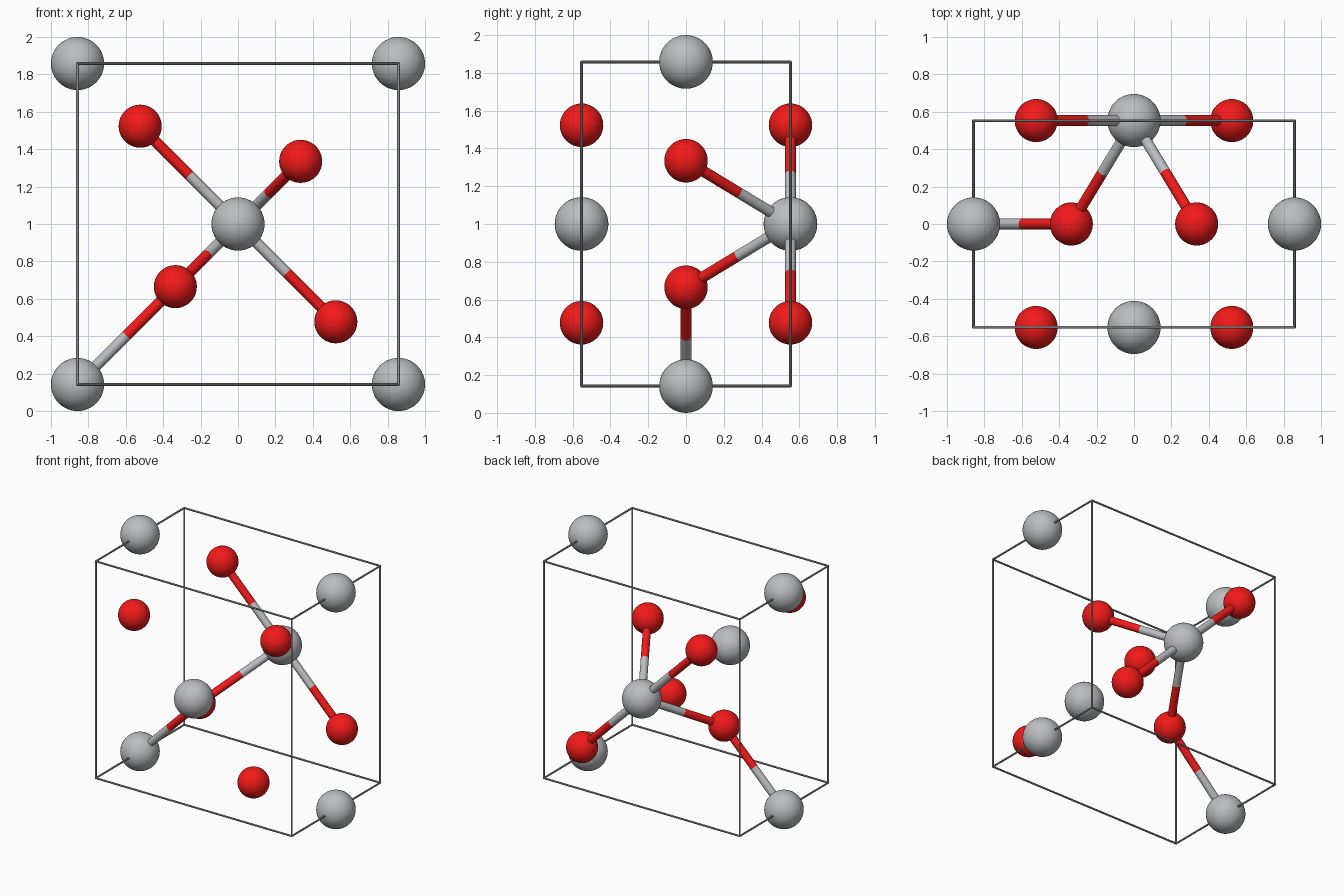
import bpy
from mathutils import Vector

if "Cube" in bpy.data.objects:
    bpy.data.objects.remove(bpy.data.objects["Cube"])

A, C, Z0 = 0.858, 0.553, 1.0      # half cell width/height, half depth, centre height
U, V = 0.523, 0.335               # oxygen offsets from the cell centre
R_METAL, R_OXYGEN, R_BOND, R_EDGE = 0.142, 0.115, 0.029, 0.007

red = bpy.data.materials.new("red")
red.diffuse_color = (0.9, 0.01, 0.01, 1)
red.use_nodes = True
red.node_tree.nodes["Principled BSDF"].inputs["Base Color"].default_value = red.diffuse_color
grey = bpy.data.materials.new("grey")
grey.diffuse_color = (0.5, 0.51, 0.53, 1)
grey.use_nodes = True
grey.node_tree.nodes["Principled BSDF"].inputs["Base Color"].default_value = grey.diffuse_color
frame_grey = bpy.data.materials.new("frame_grey")
frame_grey.diffuse_color = (0.3, 0.3, 0.3, 1)
frame_grey.use_nodes = True
frame_grey.node_tree.nodes["Principled BSDF"].inputs["Base Color"].default_value = frame_grey.diffuse_color


def finish(name, mat):
    ob = bpy.context.object
    ob.name = name
    ob.data.materials.append(mat)
    bpy.ops.object.shade_smooth_by_angle()
    return ob


def atom(name, loc, radius, mat):
    bpy.ops.mesh.primitive_uv_sphere_add(segments=48, ring_count=24, radius=radius, location=loc)
    return finish(name, mat)


def rod(name, a, b, radius, mat, sides=24):
    a, b = Vector(a), Vector(b)
    d = b - a
    bpy.ops.mesh.primitive_cylinder_add(vertices=sides, radius=radius, depth=d.length, location=(a + b) / 2)
    bpy.context.object.rotation_euler = d.to_track_quat('Z', 'Y').to_euler()
    return finish(name, mat)


def bond(name, metal, oxygen):
    mid = (Vector(metal) + Vector(oxygen)) / 2
    rod(name + "_grey_half", metal, mid, R_BOND, grey)
    rod(name + "_red_half", mid, oxygen, R_BOND, red)


# Metal atoms: four on the side edges, two on the front and back faces
for x in (-A, A):
    for z in (Z0 - A, Z0 + A):
        atom("edge_metal_atom", (x, 0, z), R_METAL, grey)
for y in (-C, C):
    atom("face_metal_atom", (0, y, Z0), R_METAL, grey)

# Oxygen atoms: a diagonal pair on each face, the opposite pair in the middle
for s in (-1, 1):
    for y in (-C, C):
        atom("face_oxygen_atom", (s * U, y, Z0 - s * U), R_OXYGEN, red)
    atom("inner_oxygen_atom", (s * V, 0, Z0 + s * V), R_OXYGEN, red)

# Two-coloured bonds
centre = (0, C, Z0)
for s in (-1, 1):
    bond("face_bond", centre, (s * U, C, Z0 - s * U))
    bond("inner_bond", centre, (s * V, 0, Z0 + s * V))
bond("corner_bond", (-A, 0, Z0 - A), (-V, 0, Z0 - V))

# Unit cell frame: four edges along each axis
half = (A, C, A)
for axis in range(3):
    for s in (-1, 1):
        for t in (-1, 1):
            p = Vector((0, 0, Z0))
            p[(axis + 1) % 3] += s * half[(axis + 1) % 3]
            p[(axis + 2) % 3] += t * half[(axis + 2) % 3]
            d = Vector((0, 0, 0))
            d[axis] = half[axis] + R_EDGE * 0.5
            rod("cell_edge", p - d, p + d, R_EDGE, frame_grey, 12)
